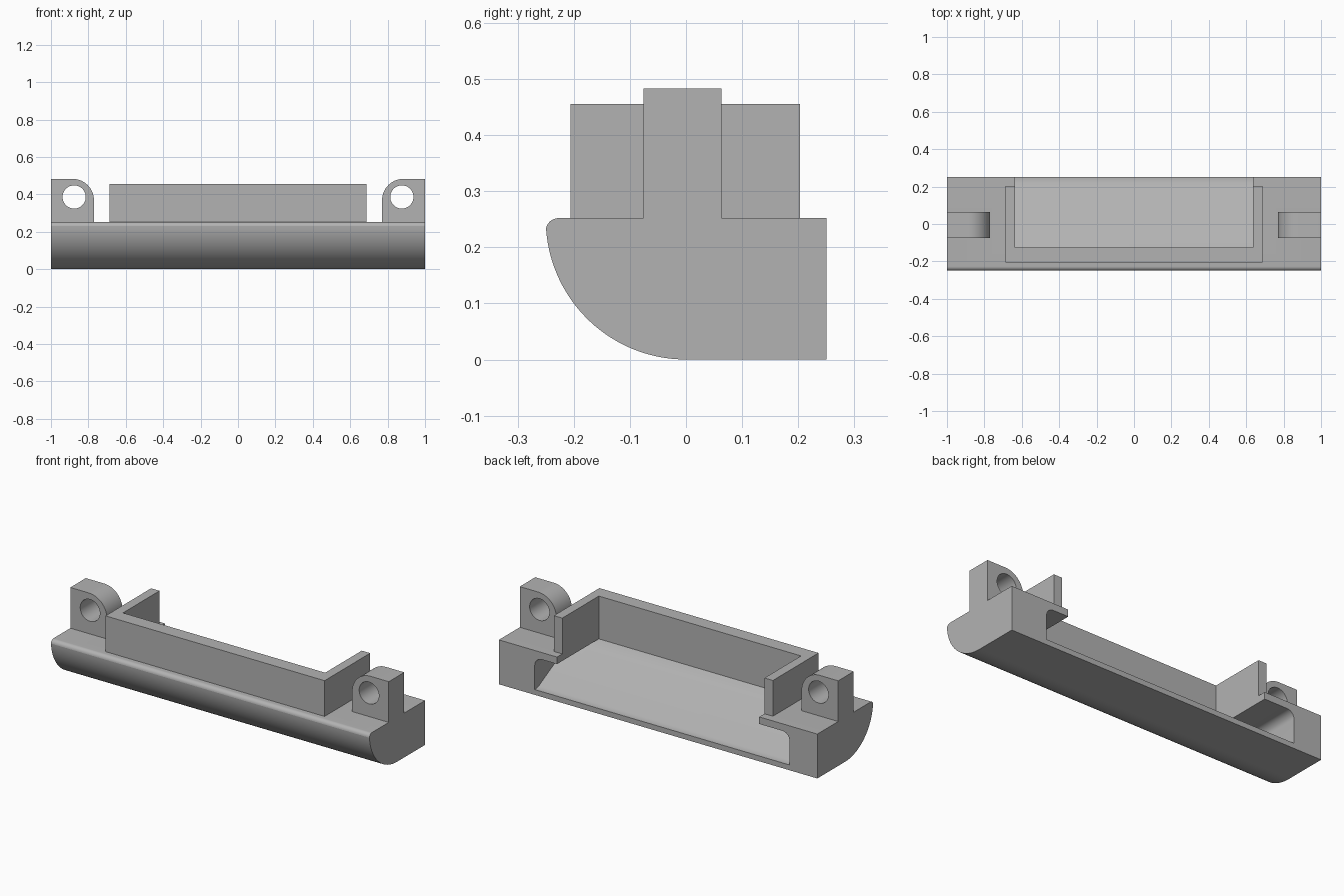
import bpy, bmesh, math
from mathutils import Vector

cube = bpy.data.objects.get("Cube")
if cube:
    bpy.data.objects.remove(cube, do_unlink=True)

grey = bpy.data.materials.new("plain grey")
grey.use_nodes = True
COLOR = (0.45, 0.45, 0.45, 1)
grey.diffuse_color = COLOR
grey.node_tree.nodes["Principled BSDF"].inputs["Base Color"].default_value = COLOR


def arc(cx, cy, r, start, end, n):
    """Points on a circular arc, angles in degrees."""
    angles = [math.radians(start + (end - start) * i / n) for i in range(n + 1)]
    return [(cx + r * math.cos(a), cy + r * math.sin(a)) for a in angles]


def prism(name, outline, axis, low, high):
    """Extrude a closed outline along x, y or z from low to high."""
    place = {"x": lambda a, b, t: (t, a, b),
             "y": lambda a, b, t: (a, t, b),
             "z": lambda a, b, t: (a, b, t)}[axis]
    bm = bmesh.new()
    face = bm.faces.new([bm.verts.new(place(a, b, low)) for a, b in outline])
    grown = bmesh.ops.extrude_face_region(bm, geom=[face])["geom"]
    bmesh.ops.translate(bm, vec=Vector(place(0, 0, high - low)),
                        verts=[v for v in grown if isinstance(v, bmesh.types.BMVert)])
    bmesh.ops.recalc_face_normals(bm, faces=bm.faces)
    mesh = bpy.data.meshes.new(name)
    bm.to_mesh(mesh)
    bm.free()
    mesh.materials.append(grey)
    obj = bpy.data.objects.new(name, mesh)
    bpy.context.collection.objects.link(obj)
    return obj


def combine(obj, cutter, operation="DIFFERENCE"):
    """Apply a boolean and discard the cutter."""
    mod = obj.modifiers.new("cut", "BOOLEAN")
    mod.operation, mod.solver, mod.object = operation, "EXACT", cutter
    bpy.context.view_layer.objects.active = obj
    bpy.ops.object.modifier_apply(modifier=mod.name)
    bpy.data.objects.remove(cutter, do_unlink=True)


def rectangle(a0, a1, b0, b1):
    return [(a0, b0), (a1, b0), (a1, b1), (a0, b1)]


TOP = 0.252

# Base: quarter-round front with a softened upper edge
base = prism("base", arc(0, 0.25, 0.25, 270, 184, 32)
             + arc(-0.227, TOP - 0.023, 0.023, 175, 90, 8)
             + [(0.25, TOP), (0.25, 0)], "x", -1, 1)

# Chute: sloping floor, open at the back, wider beneath the top lips
chute = prism("chute_cutter", [(0.3, 0.03), (0.235, 0.03), (0.215, 0.036),
                               (-0.124, 0.212), (0.3, 0.212)], "x", -1, 1)
width = prism("chute_width", [(-0.825, 0), (0.775, 0)]
              + arc(0.73, 0.167, 0.045, 0, 90, 8)
              + arc(-0.78, 0.167, 0.045, 90, 180, 8), "y", -0.3, 0.4)
combine(chute, width, "INTERSECT")
combine(base, chute)
throat = prism("throat_cutter", rectangle(-0.635, 0.635, -0.125, 0.3), "z", 0.2, 0.4)
# The throat stops at the sloping floor
slope = prism("throat_slope", [(-0.125, 0.212), (0.3, 0.15), (0.3, 0.5), (-0.125, 0.5)],
              "x", -1, 1)
combine(throat, slope, "INTERSECT")
combine(base, throat)

# Three-sided rim around the opening
prism("rim", [(-0.688, 0.203), (-0.688, -0.206), (0.688, -0.206), (0.688, 0.203),
              (0.635, 0.203), (0.635, -0.125), (-0.635, -0.125), (-0.635, 0.203)],
      "z", TOP - 0.002, 0.455)

# Pierced mounting ears
for side, name in ((-1, "right_ear"), (1, "left_ear")):
    outline = [(1, TOP - 0.002), (1, 0.483)] + arc(0.885, 0.368, 0.115, 90, 180, 16) \
        + [(0.77, TOP - 0.002)]
    ear = prism(name, [(side * x, z) for x, z in outline], "y", -0.076, 0.063)
    hole = prism("hole_cutter", arc(side * 0.876, 0.386, 0.062, 0, 352.5, 47), "y", -0.2, 0.2)
    combine(ear, hole)

# Smooth curved surfaces, crisp edges
for obj in bpy.context.scene.objects:
    if obj.type == "MESH" and grey.name in obj.data.materials:
        bpy.ops.object.select_all(action="DESELECT")
        obj.select_set(True)
        bpy.context.view_layer.objects.active = obj
        bpy.ops.object.shade_smooth_by_angle(angle=math.radians(25))
